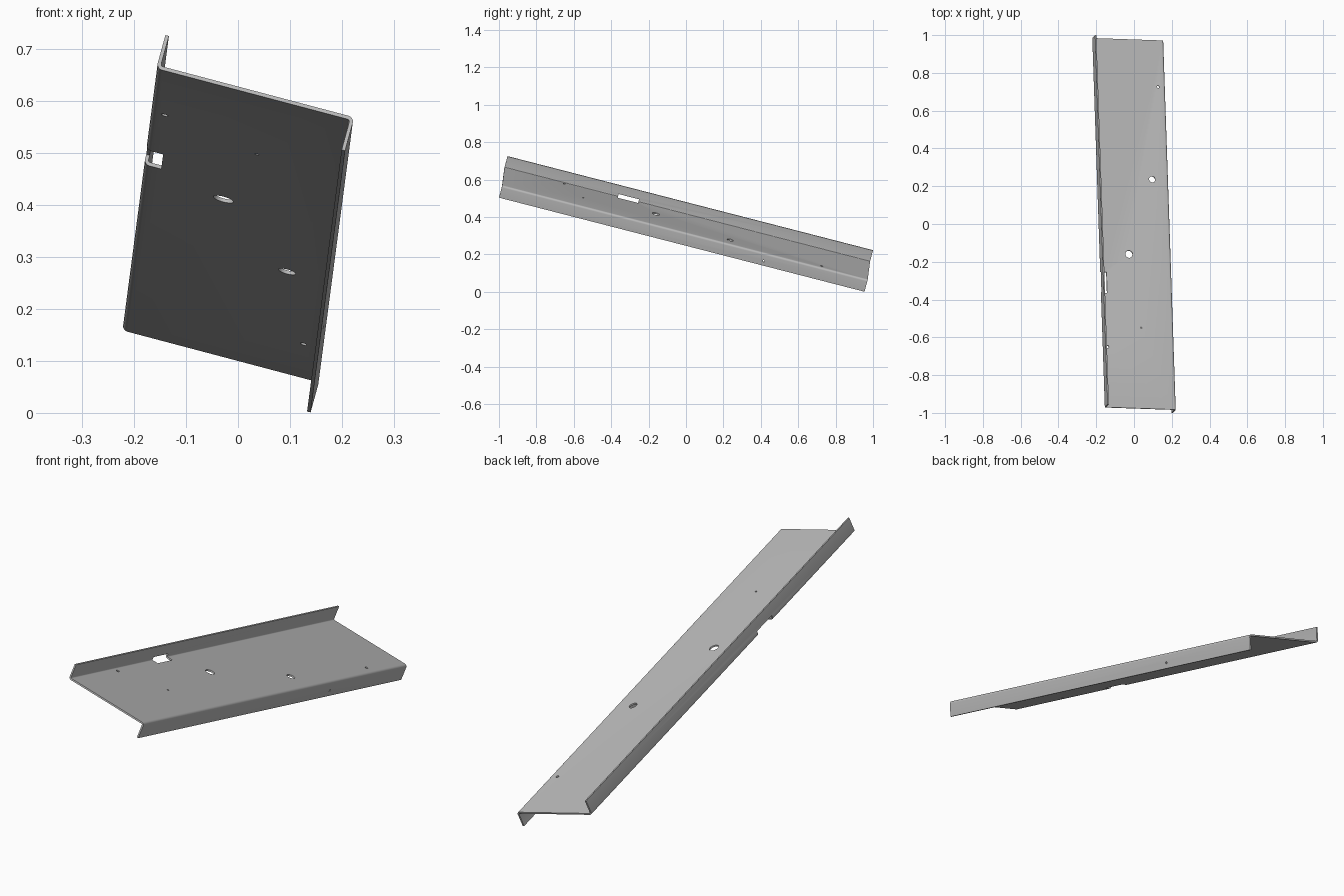
import bpy
import bmesh
from math import radians
from mathutils import Matrix, Vector

if "Cube" in bpy.data.objects:
    bpy.data.objects.remove(bpy.data.objects["Cube"])

WIDTH, LENGTH, HALF_HEIGHT, THICK = 0.392, 2.019, 0.0653, 0.007
CENTRE = Vector((0, 0, 0.3635))

# Tilted frame of the bracket: across, along and up
across = Vector((0.966, -0.033, -0.2556)).normalized()
up = Vector((0.2557, 0.249, 0.934))
up = (up - across * up.dot(across)).normalized()
along = up.cross(across)
frame = Matrix.Translation(CENTRE) @ Matrix((across, along, up)).transposed().to_4x4()

# Bare sheet metal
metal = bpy.data.materials.new("grey metal")
metal.use_nodes = True
grey = (0.5, 0.5, 0.5, 1)
metal.diffuse_color = grey
metal.node_tree.nodes["Principled BSDF"].inputs["Base Color"].default_value = grey


def make_object(name, bm):
    mesh = bpy.data.meshes.new(name)
    bm.to_mesh(mesh)
    bm.free()
    obj = bpy.data.objects.new(name, mesh)
    bpy.context.collection.objects.link(obj)
    obj.data.materials.append(metal)
    return obj


# Z-shaped sheet: left flange up, right flange down
bm = bmesh.new()
side = (WIDTH - THICK) / 2
profile = [(-side, HALF_HEIGHT), (-side, 0), (side, 0), (side, -HALF_HEIGHT)]
ends = [[bm.verts.new((x, y, z)) for x, z in profile] for y in (-LENGTH / 2, LENGTH / 2)]
for i in range(3):
    bm.faces.new((ends[0][i], ends[0][i + 1], ends[1][i + 1], ends[1][i]))
bends = [e for e in bm.edges if len(e.link_faces) == 2]
bmesh.ops.bevel(bm, geom=bends, offset=0.008, segments=5, profile=0.5, affect='EDGES')
bracket = make_object("bent_bracket", bm)
solid = bracket.modifiers.new("thickness", 'SOLIDIFY')
solid.thickness = THICK
solid.offset = 0
solid.use_even_offset = True

# Cutters: round plate holes, one flange hole, rectangular bend notch
cut = bmesh.new()


def drill(location, radius, turn=Matrix()):
    bmesh.ops.create_cone(cut, cap_ends=True, segments=32, radius1=radius, radius2=radius,
                          depth=0.05, matrix=Matrix.Translation(location) @ turn)


for x, y, r in [(-0.168, -0.678, 0.0065), (0.019, -0.568, 0.004), (-0.034, -0.167, 0.02),
                (0.107, 0.247, 0.017), (0.157, 0.755, 0.0065)]:
    drill((x, y, 0), r)
drill((side, 0.446, -0.04), 0.005, Matrix.Rotation(radians(90), 4, 'Y'))

low, high = Vector((-0.22, -0.383, -0.03)), Vector((-0.161, -0.27, 0.017))
bmesh.ops.create_cube(cut, size=1, matrix=Matrix.Translation((low + high) / 2)
                      @ Matrix.Diagonal(high - low).to_4x4())
cutter = make_object("hole_cutter", cut)
cutter.hide_render = True
holes = bracket.modifiers.new("holes", 'BOOLEAN')
holes.operation = 'DIFFERENCE'
holes.solver = 'EXACT'
holes.object = cutter

# Apply the modifiers, drop the cutter, shade and place the bracket
bpy.ops.object.select_all(action='DESELECT')
bracket.select_set(True)
bpy.context.view_layer.objects.active = bracket
for name in ("thickness", "holes"):
    bpy.ops.object.modifier_apply(modifier=name)
bpy.data.objects.remove(cutter)
bpy.ops.object.shade_smooth_by_angle(angle=radians(30))
bracket.matrix_world = frame
